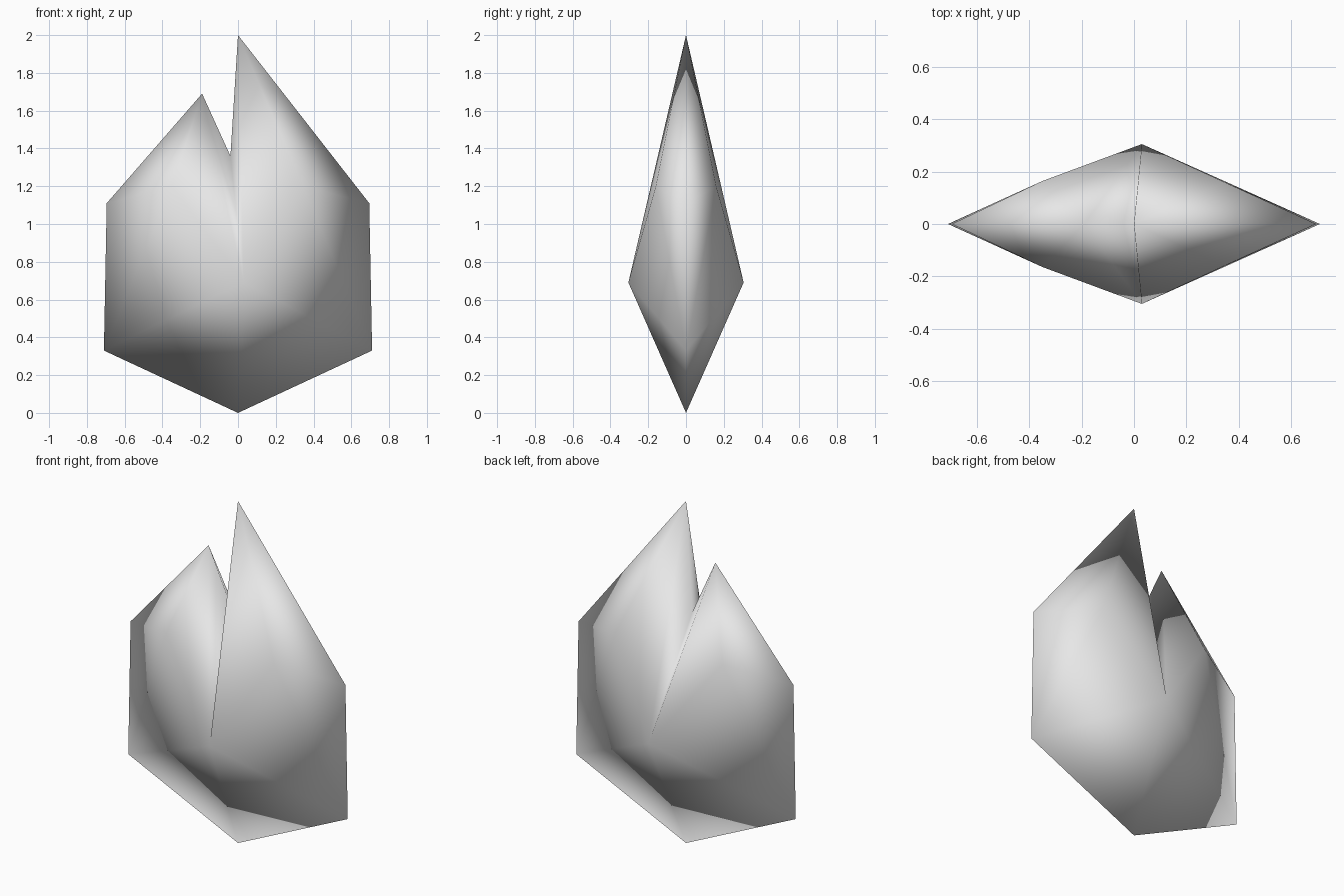
import bpy
import bmesh

cube = bpy.data.objects.get("Cube")
if cube:
    bpy.data.objects.remove(cube, do_unlink=True)

# Pale grey stone
grey = bpy.data.materials.new("pale_grey")
grey.use_nodes = True
colour = (0.8, 0.8, 0.8, 1)
grey.diffuse_color = colour
grey.node_tree.nodes["Principled BSDF"].inputs["Base Color"].default_value = colour

# Flat outline shared by front and back: named points (x, z)
outline = {
    "base": (0, 0),
    "left_low": (0.71, 0.33),
    "left_high": (0.695, 1.11),
    "tall_tip": (0, 2),
    "notch": (-0.04, 1.36),
    "short_tip": (-0.19, 1.69),
    "right_high": (-0.695, 1.11),
    "right_low": (-0.71, 0.33),
}

bm = bmesh.new()
rim = {name: bm.verts.new((x, 0, z)) for name, (x, z) in outline.items()}


def fan(centre, names):
    """Triangles from a centre vertex to each pair of neighbours."""
    ring = [rim.get(n, n) if isinstance(n, str) else n for n in names]
    for a, b in zip(ring, ring[1:]):
        bm.faces.new((centre, a, b))


# Front and back faces: a central peak with a raised shoulder on each lobe
for side in (-1, 1):
    peak = bm.verts.new((0.03, side * 0.305, 0.69))
    tall_shoulder = bm.verts.new((0.345, side * 0.16, 1.2))
    short_shoulder = bm.verts.new((-0.35, side * 0.164, 1.2))
    fan(peak, ["right_low", "base", "left_low"])
    fan(peak, ["tall_tip", "notch", "short_tip"])
    fan(tall_shoulder, [peak, "left_low", "left_high", "tall_tip", peak])
    fan(short_shoulder, [peak, "short_tip", "right_high", "right_low", peak])

bmesh.ops.recalc_face_normals(bm, faces=bm.faces[:])
for face in bm.faces:
    face.smooth = True

mesh = bpy.data.meshes.new("split_shard")
bm.to_mesh(mesh)
bm.free()
mesh.materials.append(grey)
shard = bpy.data.objects.new("split_shard", mesh)
bpy.context.collection.objects.link(shard)
